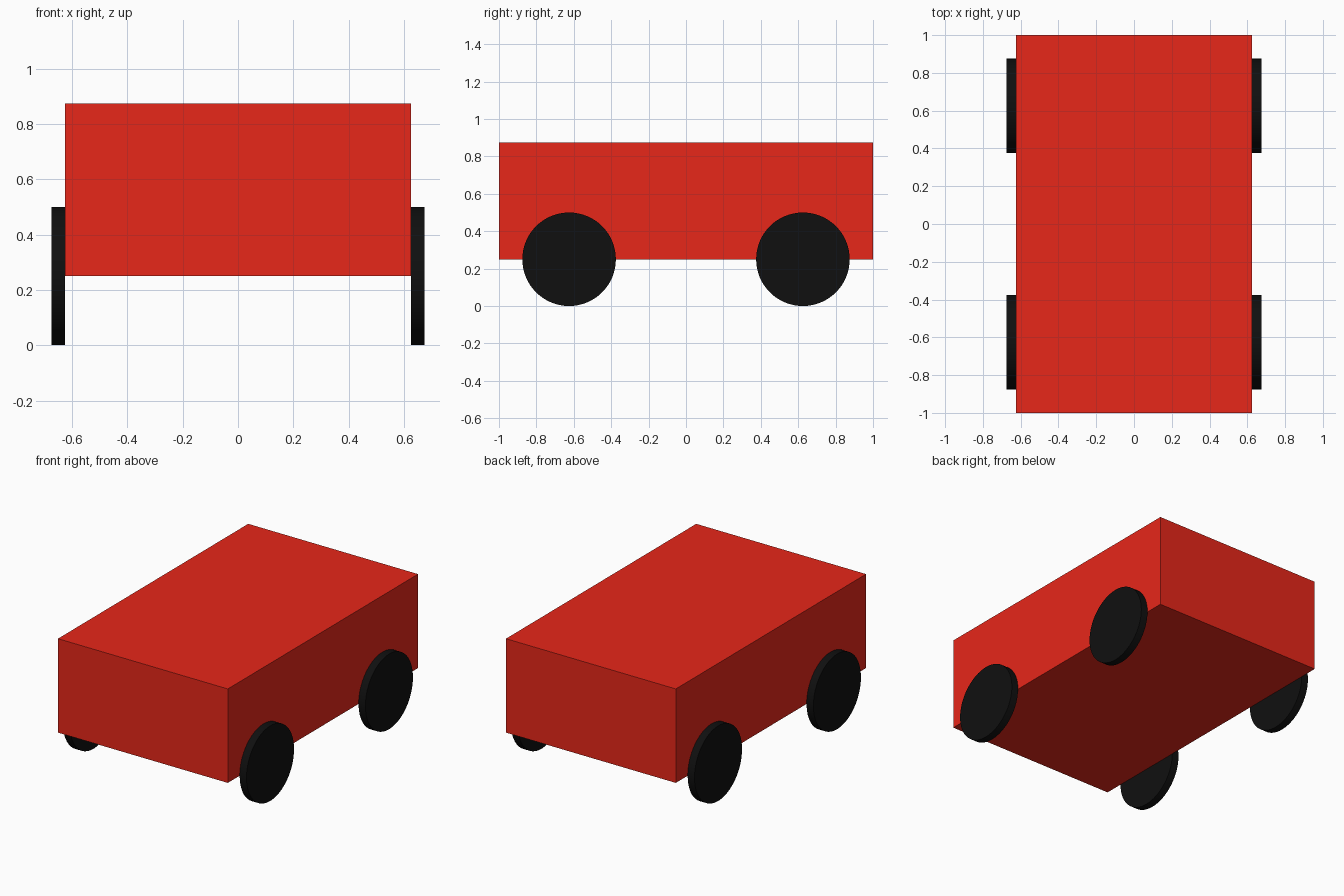
import bpy, math

if "Cube" in bpy.data.objects:
    bpy.data.objects.remove(bpy.data.objects["Cube"])


def material(name, color):
    m = bpy.data.materials.new(name)
    m.diffuse_color = color
    m.use_nodes = True
    m.node_tree.nodes["Principled BSDF"].inputs["Base Color"].default_value = m.diffuse_color
    return m


red = material("red_paint", (0.8, 0.02, 0.01, 1))
black = material("black_rubber", (0.005, 0.005, 0.005, 1))

# Box body
bpy.ops.mesh.primitive_cube_add(size=1, location=(0, 0, 0.5625))
body = bpy.context.object
body.name = "body"
body.scale = (1.25, 2, 0.625)
bpy.ops.object.transform_apply(location=False, rotation=False, scale=True)
body.data.materials.append(red)

# Four thin disc wheels against the body sides
for sx, side in ((-1, "left"), (1, "right")):
    for sy, end in ((-1, "front"), (1, "back")):
        bpy.ops.mesh.primitive_cylinder_add(
            vertices=64, radius=0.25, depth=0.05,
            location=(sx * 0.65, sy * 0.625, 0.25),
            rotation=(0, math.pi / 2, 0))
        wheel = bpy.context.object
        wheel.name = f"{end}_{side}_wheel"
        wheel.data.materials.append(black)
        bpy.ops.object.shade_smooth_by_angle(angle=math.radians(30))
